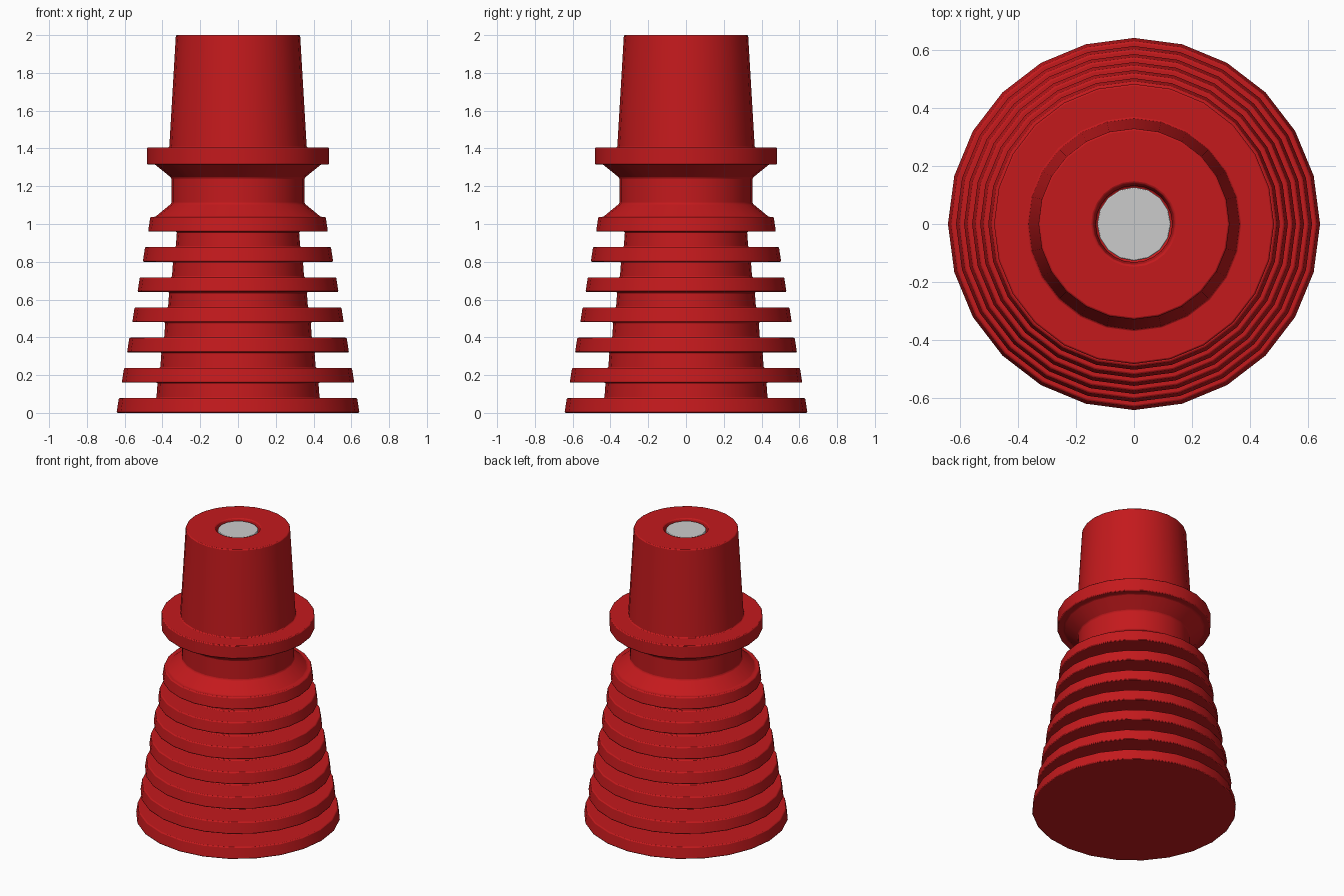
import bpy, bmesh, math

if "Cube" in bpy.data.objects:
    bpy.data.objects.remove(bpy.data.objects["Cube"])


def material(name, rgb):
    m = bpy.data.materials.new(name)
    m.diffuse_color = (*rgb, 1)
    m.use_nodes = True
    m.node_tree.nodes["Principled BSDF"].inputs["Base Color"].default_value = m.diffuse_color
    return m


def lathe(name, profile, sides, mat=None, bevel=0.006):
    """Revolve an (r, z) profile about z; r = 0 ends close the caps."""
    bm = bmesh.new()
    rings = []
    for r, z in profile:
        if r == 0:
            rings.append([bm.verts.new((0, 0, z))] * sides)
        else:
            rings.append([bm.verts.new((r * math.cos(2 * math.pi * i / sides),
                                        r * math.sin(2 * math.pi * i / sides), z))
                          for i in range(sides)])
    for a, b in zip(rings, rings[1:]):
        for i in range(sides):
            j = (i + 1) % sides
            bm.faces.new(list(dict.fromkeys((a[i], a[j], b[j], b[i]))))
    bmesh.ops.recalc_face_normals(bm, faces=bm.faces)
    mesh = bpy.data.meshes.new(name)
    bm.to_mesh(mesh)
    bm.free()
    ob = bpy.data.objects.new(name, mesh)
    bpy.context.collection.objects.link(ob)
    if mat:
        mesh.materials.append(mat)
    bpy.context.view_layer.objects.active = ob
    ob.select_set(True)
    bpy.ops.object.shade_smooth_by_angle(angle=math.radians(35))
    ob.select_set(False)
    mod = ob.modifiers.new("soft_edges", 'BEVEL')
    mod.width = bevel
    mod.segments = 2
    mod.limit_method = 'ANGLE'
    mod.angle_limit = math.radians(25)
    return ob


red = material("red_rubber", (0.55, 0.01, 0.012))

# Stacked, tapering fins with narrower core sections between them
profile = [(0, 0)]
pitch, fins = 0.16, 7
for i in range(fins):
    z = i * pitch
    r = 0.643 - 0.0278 * i
    profile += [(r, z), (r - 0.012, z + 0.078)]
    if i < fins - 1:
        core = 0.432 - 0.0205 * i
        profile += [(core, z + 0.078), (core - 0.006, z + pitch)]

# Shoulder, neck, collar and tapered sleeve
profile += [(0.438, 1.038), (0.353, 1.108), (0.353, 1.245), (0.44, 1.315),
            (0.483, 1.315), (0.483, 1.405), (0.364, 1.405), (0.329, 2.0)]

# Central bore opening at the top
profile += [(0.142, 2.0), (0.132, 1.96), (0.132, 1.85), (0, 1.85)]
lathe("ribbed_boot", profile, 24, red)

# Metal pin inside the bore
lathe("center_pin", [(0, 1.85), (0.127, 1.85), (0.127, 1.99), (0, 1.99)], 16, bevel=0.004)
